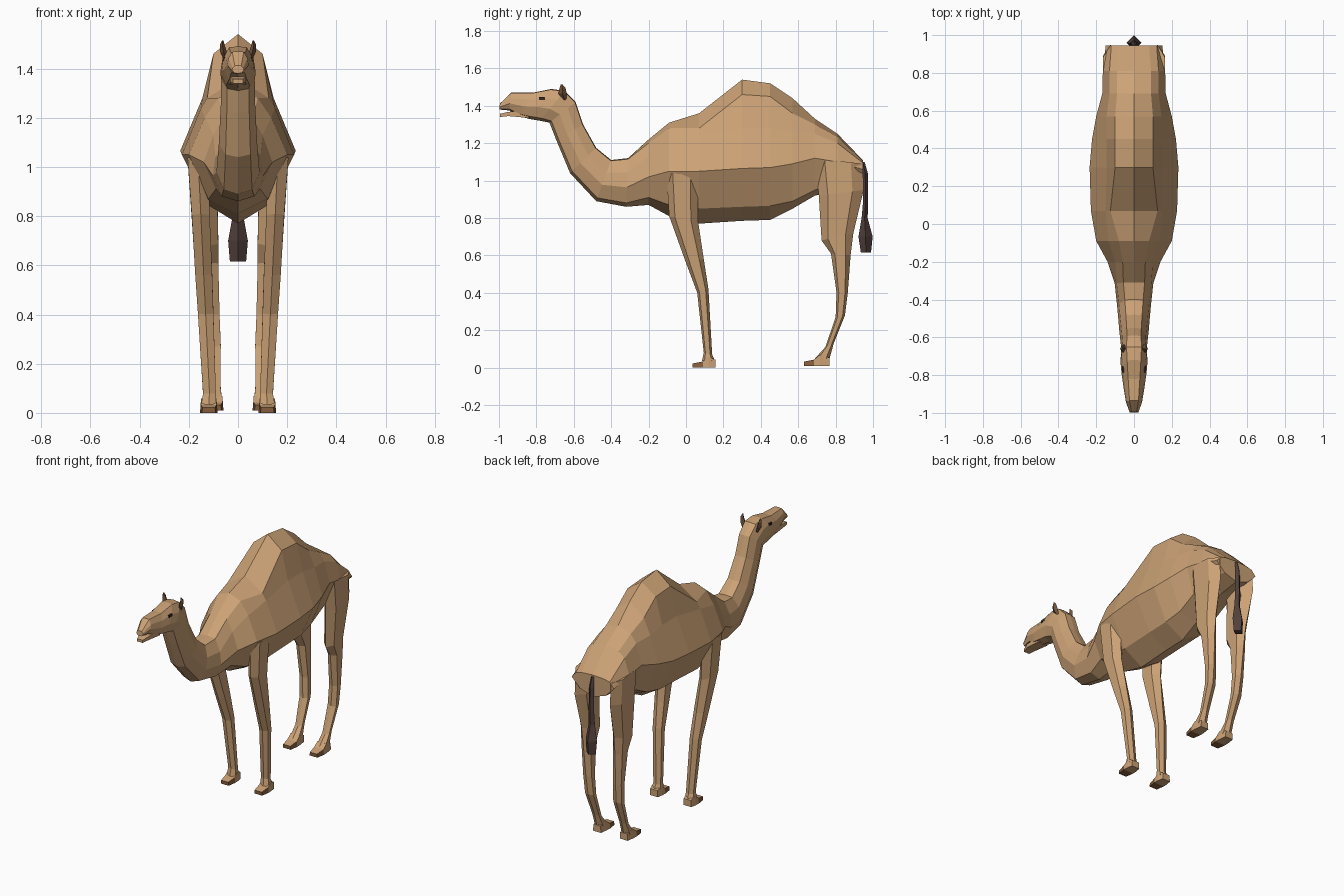
import bpy, bmesh


def material(name, rgb):
    m = bpy.data.materials.new(name)
    m.diffuse_color = (*rgb, 1)
    return m


TAN = material("tan coat", (0.60, 0.36, 0.18))
HOOF = material("hoof brown", (0.23, 0.11, 0.045))
EAR = material("ear brown", (0.16, 0.085, 0.045))
TAIL = material("tail brown", (0.085, 0.052, 0.045))
EYE = material("eye dark", (0.035, 0.02, 0.015))


def loft(name, rings, mats, rule=None):
    """Skin a list of equal-length closed rings and cap both ends."""
    bm = bmesh.new()
    vs = [[bm.verts.new(p) for p in r] for r in rings]
    n = len(vs[0])
    for a, b in zip(vs, vs[1:]):
        for i in range(n):
            bm.faces.new((a[i], a[(i + 1) % n], b[(i + 1) % n], b[i]))
    bm.faces.new(vs[0])
    bm.faces.new(vs[-1][::-1])
    bmesh.ops.recalc_face_normals(bm, faces=bm.faces[:])
    if rule:
        for f in bm.faces:
            f.material_index = rule(f.calc_center_median())
    me = bpy.data.meshes.new(name)
    bm.to_mesh(me)
    bm.free()
    ob = bpy.data.objects.new(name, me)
    bpy.context.collection.objects.link(ob)
    for m in mats:
        me.materials.append(m)
    return ob


def mirrored_ring(top, sides, bottom):
    """Closed ring from top point, right side points (x, y, z) and bottom point."""
    left = [(-x, y, z) for x, y, z in reversed(sides)]
    return [(0, *top)] + sides + [(0, *bottom)] + left


# torso stations: y, top z, four (half width, z) pairs going down, bottom z
torso = [
    (0.945, 1.11, 0.08, 1.105, 0.12, 1.095, 0.15, 1.06, 0.09, 1.00, 0.97),
    (0.81, 1.25, 0.09, 1.235, 0.13, 1.20, 0.165, 1.10, 0.11, 1.00, 0.95),
    (0.69, 1.33, 0.09, 1.30, 0.13, 1.25, 0.168, 1.12, 0.12, 0.95, 0.92),
    (0.57, 1.44, 0.10, 1.36, 0.145, 1.26, 0.20, 1.09, 0.12, 0.89, 0.85),
    (0.45, 1.52, 0.10, 1.45, 0.145, 1.28, 0.222, 1.07, 0.13, 0.865, 0.79),
    (0.30, 1.54, 0.10, 1.46, 0.145, 1.28, 0.235, 1.065, 0.13, 0.86, 0.785),
    (0.07, 1.36, 0.125, 1.28, 0.15, 1.24, 0.228, 1.05, 0.13, 0.85, 0.77),
    (-0.09, 1.31, 0.08, 1.28, 0.135, 1.20, 0.20, 1.05, 0.12, 0.87, 0.81),
    (-0.20, 1.22, 0.06, 1.20, 0.10, 1.13, 0.14, 1.02, 0.09, 0.91, 0.87),
]
rings = [mirrored_ring((s[0], s[1]),
                       [(s[i], s[0], s[i + 1]) for i in (2, 4, 6, 8)],
                       (s[0], s[10])) for s in torso]

# neck and head stations: top (y, z), bottom (y, z), half width
neck = [
    (-0.31, 1.12, -0.32, 0.86, 0.102),
    (-0.40, 1.11, -0.48, 0.89, 0.088),
    (-0.48, 1.175, -0.62, 1.04, 0.078),
    (-0.55, 1.30, -0.695, 1.22, 0.070),
    (-0.59, 1.42, -0.73, 1.31, 0.068),
    (-0.65, 1.48, -0.78, 1.32, 0.072),
    (-0.72, 1.49, -0.84, 1.33, 0.066),
    (-0.82, 1.47, -0.89, 1.345, 0.056),
    (-0.935, 1.47, -0.945, 1.375, 0.043),
    (-0.995, 1.412, -0.998, 1.38, 0.024),
]
for yt, zt, yb, zb, w in neck:
    sides = [(w * k, yt + (yb - yt) * t, zt + (zb - zt) * t)
             for k, t in ((0.55, 0.02), (0.9, 0.3), (1, 0.6), (0.65, 0.92))]
    rings.append(mirrored_ring((yt, zt), sides, (yb, zb)))
loft("body", rings, [TAN])

# lower jaw
jaw = [(-0.84, 1.335, 1.37, 0.035), (-0.95, 1.345, 1.368, 0.032), (-0.995, 1.34, 1.357, 0.02)]
loft("lower_jaw", [[(-w, y, b), (w, y, b), (w, y, t), (-w, y, t)] for y, b, t, w in jaw], [TAN])

# tail: y, z, half width, half depth
tail = [(0.945, 1.10, 0.01, 0.01), (0.958, 1.04, 0.016, 0.014), (0.96, 0.88, 0.02, 0.014),
        (0.955, 0.80, 0.022, 0.016), (0.96, 0.70, 0.04, 0.038), (0.962, 0.615, 0.033, 0.027)]
loft("tail", [[(w, y, z), (0, y + d, z), (-w, y, z), (0, y - d, z)] for y, z, w, d in tail], [TAIL])

# leg stations: front (y, z), back (y, z), inner x, outer x
front_leg = [
    (-0.105, 1.04, 0.065, 1.03, 0.12, 0.205),
    (-0.09, 0.81, 0.065, 0.78, 0.115, 0.188),
    (0.0, 0.56, 0.095, 0.58, 0.105, 0.174),
    (0.06, 0.40, 0.12, 0.42, 0.10, 0.163),
    (0.095, 0.08, 0.14, 0.07, 0.09, 0.142),
    (0.085, 0.035, 0.155, 0.035, 0.088, 0.15),
]
hind_leg = [
    (0.69, 1.12, 0.945, 1.09, 0.09, 0.165),
    (0.71, 0.92, 0.95, 0.95, 0.085, 0.165),
    (0.725, 0.68, 0.895, 0.72, 0.08, 0.15),
    (0.775, 0.61, 0.88, 0.60, 0.08, 0.145),
    (0.805, 0.40, 0.865, 0.40, 0.075, 0.135),
    (0.80, 0.27, 0.85, 0.28, 0.07, 0.13),
    (0.745, 0.11, 0.79, 0.13, 0.072, 0.12),
    (0.69, 0.05, 0.765, 0.04, 0.065, 0.125),
]


def leg_ring(s, yf, zf, yb, zb, xi, xo):
    xm = (xi + xo) / 2

    def at(x, t):
        return (s * x, yf + (yb - yf) * t, zf + (zb - zf) * t)
    return [at(xm, 0), at(xo, 0.2), at(xo, 0.75), at(xm, 1), at(xi, 0.75), at(xi, 0.2)]


def foot(name, xc, y0, y1, z0):
    """Splayed foot with a brown toe at the front."""
    toe = y0 + 0.055
    secs = [(y0, 0.028, 0.022), (toe, 0.036, 0.033), (toe + 0.03, 0.035, 0.058), (y1, 0.028, 0.042)]
    rs = [[(xc - w, y, z0), (xc + w, y, z0), (xc + w * 0.9, y, z0 + h), (xc - w * 0.9, y, z0 + h)]
          for y, w, h in secs]
    loft(name, rs, [TAN, HOOF], lambda c: int(c.y < toe - 0.01 and c.z < z0 + 0.024))


for side, s in (("right", 1), ("left", -1)):
    loft(f"front_leg_{side}", [leg_ring(s, *r) for r in front_leg], [TAN])
    loft(f"hind_leg_{side}", [leg_ring(s, *r) for r in hind_leg], [TAN])
    foot(f"front_foot_{side}", s * 0.119, 0.035, 0.157, 0.0)
    foot(f"hind_foot_{side}", s * 0.095, 0.63, 0.767, 0.01)

    # ear: x, y, z, half width, half depth
    ear = [(0.045, -0.65, 1.43, 0.010, 0.010), (0.058, -0.66, 1.465, 0.014, 0.022),
           (0.064, -0.66, 1.495, 0.010, 0.016), (0.062, -0.665, 1.515, 0.003, 0.004)]
    loft(f"ear_{side}", [[(s * (x + w), y, z), (s * x, y + d, z), (s * (x - w), y, z), (s * x, y - d, z)]
                         for x, y, z, w, d in ear], [EAR])

    # eye
    loft(f"eye_{side}", [[(s * x, -0.785, 1.430), (s * x, -0.755, 1.432),
                          (s * x, -0.755, 1.448), (s * x, -0.785, 1.446)] for x in (0.053, 0.0625)], [EYE])
